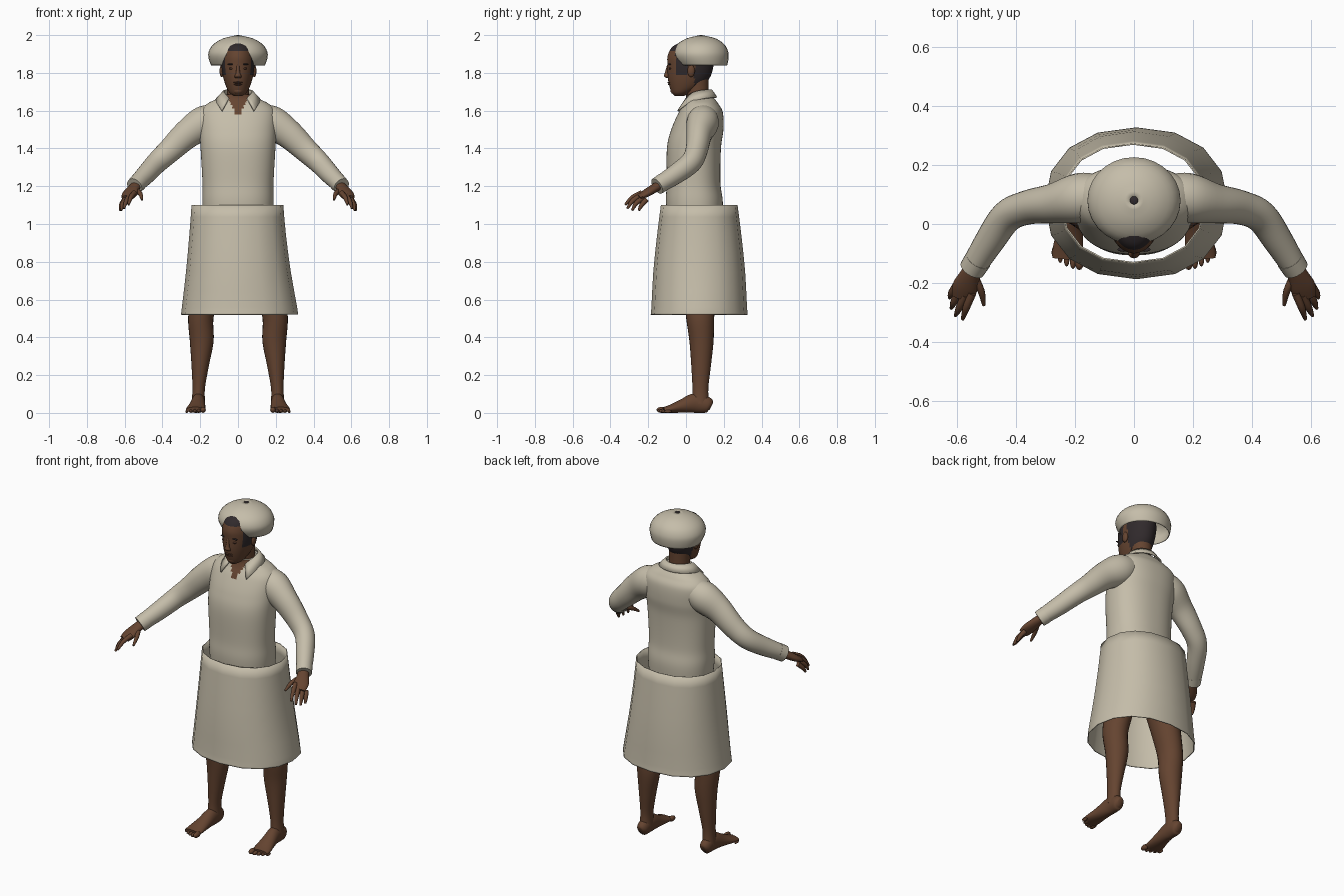
import bpy, bmesh, math
from mathutils import Vector

cube = bpy.data.objects.get("Cube")
if cube:
    bpy.data.objects.remove(cube, do_unlink=True)


def material(name, r, g, b):
    m = bpy.data.materials.new(name)
    m.use_nodes = True
    m.diffuse_color = (r, g, b, 1)
    bsdf = next(n for n in m.node_tree.nodes if n.type == "BSDF_PRINCIPLED")
    bsdf.inputs["Base Color"].default_value = (r, g, b, 1)
    return m


CLOTH = material("cream cloth", 0.56, 0.51, 0.40)
SKIN = material("brown skin", 0.13, 0.058, 0.03)
SHADE = material("dark brown skin", 0.075, 0.033, 0.02)
HAIR = material("black hair", 0.03, 0.023, 0.025)


def finish(bm, name, mats, rule=None, angle=50):
    """Turn a bmesh into a smooth-shaded object; rule picks a material index per face."""
    bmesh.ops.recalc_face_normals(bm, faces=bm.faces[:])
    if rule:
        for f in bm.faces:
            f.material_index = rule(f.calc_center_median())
    me = bpy.data.meshes.new(name)
    bm.to_mesh(me)
    bm.free()
    for m in mats:
        me.materials.append(m)
    ob = bpy.data.objects.new(name, me)
    bpy.context.collection.objects.link(ob)
    bpy.ops.object.select_all(action="DESELECT")
    ob.select_set(True)
    bpy.context.view_layer.objects.active = ob
    bpy.ops.object.shade_smooth_by_angle(angle=math.radians(angle))
    return ob


def smooth_keys(keys, steps):
    """Catmull-Rom interpolation between key rings."""
    out = []
    for i in range(len(keys) - 1):
        p0, p1 = keys[max(i - 1, 0)], keys[i]
        p2, p3 = keys[i + 1], keys[min(i + 2, len(keys) - 1)]
        for k in range(steps):
            t = k / steps
            out.append([b + t / 2 * (c - a + t * (2 * a - 5 * b + 4 * c - d + t * (3 * (b - c) + d - a)))
                        for a, b, c, d in zip(p0, p1, p2, p3)])
    return out + [list(keys[-1])]


def loft(name, keys, mats, steps=4, segs=24, upright=False, square=1.0, caps=True,
         side=1, rule=None, angle=50):
    """Skin elliptical rings (x, y, z, radius_u, radius_v) along a path."""
    rings = smooth_keys(keys, steps)
    bm = bmesh.new()
    loops = []
    for i, (x, y, z, ru, rv) in enumerate(rings):
        u, v = Vector((1, 0, 0)), Vector((0, 1, 0))
        if not upright:
            a, b = rings[max(i - 1, 0)], rings[min(i + 1, len(rings) - 1)]
            t = (Vector(b[:3]) - Vector(a[:3])).normalized()
            u = t.cross(Vector((0, 0, 1))).normalized()
            v = u.cross(t)
        loop = []
        for k in range(segs):
            ang = math.tau * k / segs
            c, s = math.cos(ang), math.sin(ang)
            p = Vector((x, y, z)) + u * ru * math.copysign(abs(c) ** square, c) \
                + v * rv * math.copysign(abs(s) ** square, s)
            loop.append(bm.verts.new((p.x * side, p.y, max(p.z, 0))))
        loops.append(loop)
    for a, b in zip(loops, loops[1:]):
        for k in range(segs):
            n = (k + 1) % segs
            bm.faces.new((a[k], a[n], b[n], b[k]))
    if caps:
        bm.faces.new(loops[0])
        bm.faces.new(loops[-1])
    return finish(bm, name, mats, rule, angle)


def ball(name, loc, size, mat):
    bm = bmesh.new()
    bmesh.ops.create_uvsphere(bm, u_segments=14, v_segments=8, radius=1)
    bmesh.ops.scale(bm, vec=size, verts=bm.verts[:])
    bmesh.ops.translate(bm, vec=loc, verts=bm.verts[:])
    return finish(bm, name, [mat])


def thicken(ob, amount):
    mod = ob.modifiers.new("thickness", "SOLIDIFY")
    mod.thickness = amount


# Shirt body with an open neck
def neck_opening(c):
    return int(c.y < 0.05 and abs(c.x) < (c.z - 1.56) * 0.5)


loft("shirt_body", [(0, .05, .9, .17, .13), (0, .045, 1.1, .188, .15), (0, .04, 1.22, .188, .142),
                    (0, .042, 1.4, .198, .143), (0, .06, 1.5, .203, .138), (0, .078, 1.59, .2, .117),
                    (0, .08, 1.635, .165, .092), (0, .075, 1.665, .105, .075), (0, .065, 1.685, .07, .065)],
     [CLOTH, SKIN], steps=8, segs=96, upright=True, square=.88, rule=neck_opening)

# Pointed collar wrapped around the neck
bm = bmesh.new()
rows = []
for i in range(-16, 17):
    t = i / 16
    hi, lo = math.radians(142) * t, math.radians(135) * t
    depth = .105 if math.cos(lo) > 0 else .15
    rows.append((bm.verts.new((.078 * math.sin(hi), .06 + .078 * math.cos(hi), 1.712 - .045 * t ** 4)),
                 bm.verts.new((.12 * math.sin(lo), .06 + depth * math.cos(lo), 1.672 - .072 * t ** 4))))
for a, b in zip(rows, rows[1:]):
    bm.faces.new((a[0], b[0], b[1], a[1]))
thicken(finish(bm, "collar", [CLOTH]), .008)

# Loose skirt, open at both ends, with a flared hem
skirt = loft("skirt", [(.008, .07, .52, .31, .257), (.008, .07, .56, .305, .253), (.002, .07, .75, .277, .243),
                       (-.002, .07, .95, .255, .222), (-.003, .07, 1.1, .243, .203)],
             [CLOTH], steps=2, segs=16, upright=True, square=.9, caps=False, angle=60)
thicken(skirt, .005)

# Neck and head; hair is chosen by region
loft("neck", [(0, .065, 1.6, .07, .06), (0, .062, 1.68, .058, .058), (0, .055, 1.78, .06, .065)],
     [SKIN], upright=True)


def hair_region(c):
    top = c.z > 1.912
    back = c.y > .045 and c.z > 1.73
    sideburn = -.055 < c.y < .01 and c.z > 1.785 and abs(c.x) > .05
    return int(top or back or sideburn)


loft("head", [(0, -.035, 1.678, .022, .026), (0, -.025, 1.695, .045, .05), (0, .0, 1.73, .064, .088),
              (0, .016, 1.78, .079, .113), (0, .024, 1.84, .088, .122), (0, .028, 1.89, .086, .125),
              (0, .03, 1.94, .07, .1), (0, .04, 1.97, .03, .045)],
     [SKIN, HAIR], steps=6, segs=56, upright=True, rule=hair_region)

# Face
loft("nose", [(0, -.09, 1.842, .008, .01), (0, -.1, 1.80, .011, .012), (0, -.1, 1.783, .019, .016),
              (0, -.094, 1.772, .014, .008)], [SKIN], segs=12, upright=True)
ball("upper_lip", (0, -.087, 1.749), (.026, .012, .005), SHADE)
ball("lower_lip", (0, -.083, 1.739), (.023, .012, .006), SHADE)
ball("chin", (0, -.062, 1.705), (.028, .02, .018), SKIN)

# Round hat with an open underside
hat = loft("hat", [(0, .09, 1.84, .143, .128), (0, .082, 1.875, .155, .143), (0, .078, 1.91, .156, .146),
                   (0, .078, 1.95, .132, .126), (0, .08, 1.982, .08, .078), (0, .08, 1.998, .014, .014)],
           [CLOTH], steps=3, segs=28, upright=True, caps=False)
thicken(hat, .004)
ball("hat_tip", (0, .08, 1.996), (.015, .015, .004), HAIR)

for side, label in ((1, "left"), (-1, "right")):
    # Eyes, brows and ears
    ball(label + "_eye", (side * .034, -.083, 1.823), (.015, .008, .006), SHADE)
    ball(label + "_brow", (side * .036, -.086, 1.846), (.02, .008, .004), HAIR)
    ball(label + "_ear", (side * .086, .027, 1.81), (.012, .02, .032), SKIN)

    # Sleeve and cuff
    loft(label + "_sleeve", [(.1, .095, 1.565, .07, .07), (.18, .088, 1.535, .085, .09), (.27, .07, 1.475, .068, .077),
                             (.36, .056, 1.39, .058, .065), (.43, .025, 1.325, .055, .058),
                             (.49, -.06, 1.26, .05, .052), (.545, -.148, 1.205, .042, .044)],
         [CLOTH], steps=5, side=side)
    loft(label + "_cuff", [(.527, -.12, 1.222, .046, .048), (.548, -.153, 1.2, .044, .046)], [CLOTH],
         steps=2, side=side)

    # Hand: palm, four fingers and thumb
    loft(label + "_palm", [(.535, -.135, 1.21, .028, .024), (.555, -.175, 1.185, .035, .023),
                           (.572, -.215, 1.16, .043, .02), (.583, -.25, 1.14, .035, .013)],
         [SKIN], segs=16, side=side)
    fingers = {
        "index": ((.548, -.235, 1.165), (.568, -.285, 1.14), (.58, -.322, 1.102)),
        "middle": ((.572, -.24, 1.152), (.592, -.285, 1.12), (.604, -.31, 1.082)),
        "ring": ((.592, -.228, 1.138), (.61, -.265, 1.108), (.618, -.285, 1.072)),
        "little": ((.602, -.21, 1.128), (.618, -.235, 1.1), (.624, -.25, 1.072)),
        "thumb": ((.54, -.18, 1.18), (.517, -.228, 1.16), (.508, -.275, 1.128)),
    }
    for finger, (a, b, c) in fingers.items():
        loft(f"{label}_{finger}_finger", [(*a, .014, .014), (*b, .012, .012), (*c, .006, .006)],
             [SKIN], segs=10, side=side)

    # Leg and foot
    loft(label + "_leg", [(.1, .06, .97, .085, .1), (.135, .065, .8, .088, .1), (.175, .072, .62, .075, .085),
                          (.197, .075, .5, .067, .074), (.192, .082, .38, .063, .064), (.2, .08, .25, .046, .052),
                          (.208, .076, .13, .033, .042), (.21, .076, .05, .036, .046)],
         [SKIN], steps=5, upright=True, side=side)
    loft(label + "_foot", [(.21, .134, .035, .018, .022), (.21, .115, .042, .032, .042), (.21, .05, .052, .036, .052),
                           (.216, -.02, .036, .043, .036), (.223, -.08, .022, .051, .022),
                           (.226, -.118, .016, .05, .015)], [SKIN], steps=5, side=side)
    for i in range(5):
        r = .016 if i == 0 else .012 - .001 * i
        ball(f"{label}_toe_{i + 1}", (side * (.185 + .0215 * i), -.128 + .004 * i * i / 2, r),
             (r * .95, .028 - .002 * i, r), SKIN)
